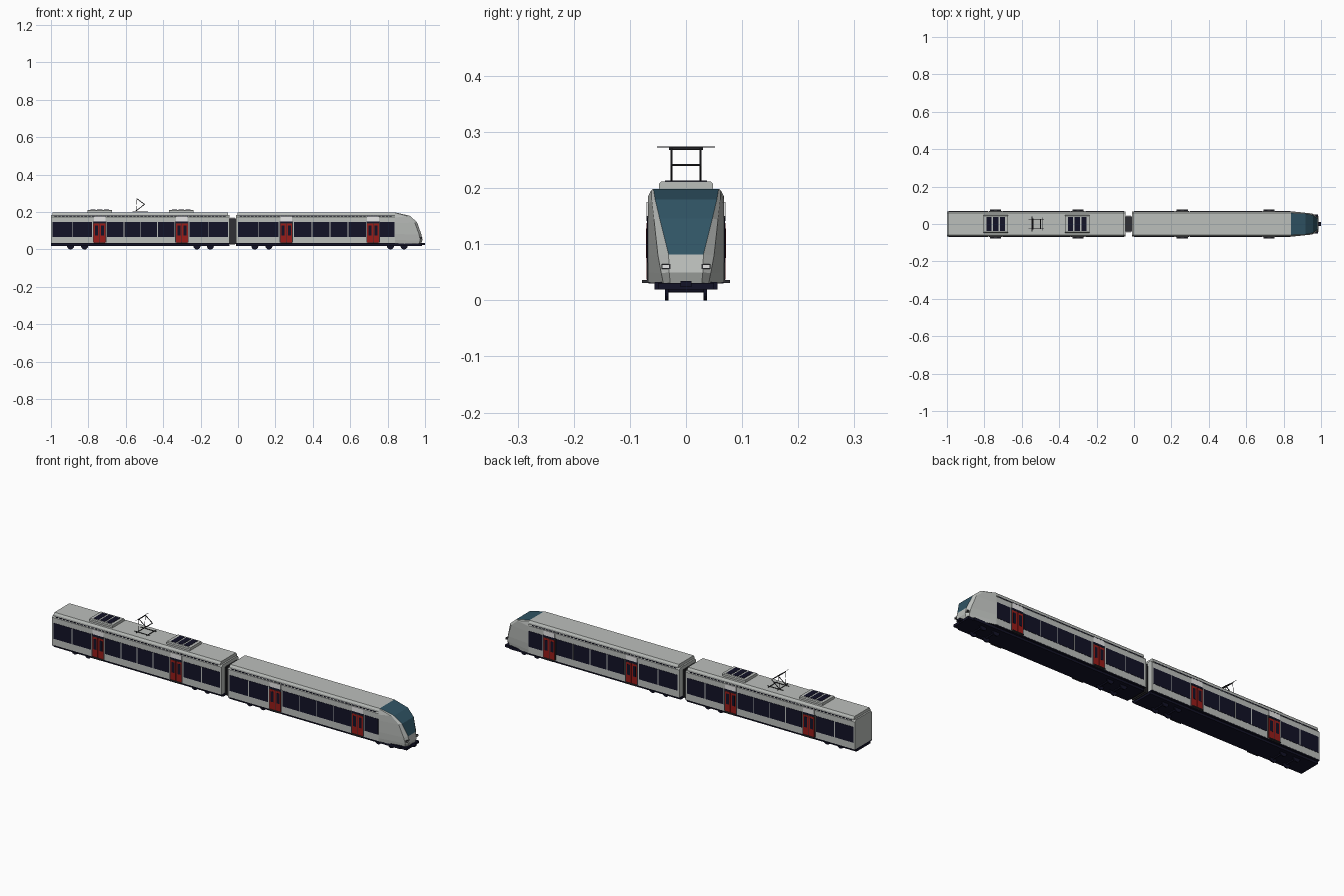
import bpy, bmesh, math
from mathutils import Vector, Matrix

cube = bpy.data.objects.get("Cube")
if cube:
    bpy.data.objects.remove(cube)


def material(name, r, g, b):
    m = bpy.data.materials.new(name)
    m.use_nodes = True
    m.diffuse_color = (r, g, b, 1)
    m.node_tree.nodes["Principled BSDF"].inputs["Base Color"].default_value = (r, g, b, 1)
    return m


GREY = material("body grey", 0.5, 0.52, 0.5)
NAVY = material("dark navy", 0.006, 0.006, 0.02)
RED = material("door red", 0.32, 0.012, 0.01)
GLASS = material("windscreen teal", 0.03, 0.09, 0.13)
WHITE = material("white", 0.85, 0.85, 0.85)
IRON = material("iron grey", 0.03, 0.03, 0.035)


def finish(name, bm, *mats):
    bmesh.ops.recalc_face_normals(bm, faces=bm.faces)
    mesh = bpy.data.meshes.new(name)
    bm.to_mesh(mesh)
    bm.free()
    for m in mats:
        mesh.materials.append(m)
    obj = bpy.data.objects.new(name, mesh)
    bpy.context.collection.objects.link(obj)
    return obj


def boxes(name, mat, spans):
    """One object made of boxes, each given as x, y and z ranges."""
    bm = bmesh.new()
    for span in spans:
        size = [b - a for a, b in span]
        mid = [(a + b) / 2 for a, b in span]
        bmesh.ops.create_cube(bm, size=1, matrix=Matrix.Translation(mid) @ Matrix.Diagonal((*size, 1)))
    return finish(name, bm, mat)


def sides(x, z, out, inner=0.06):
    """A plate on each flank of the train."""
    return [(x, (inner, out), z), (x, (-out, -inner), z)]


def extrude_x(name, mat, half, x0, x1):
    """Mirror a half section in y and sweep it along x."""
    section = half + [(-y, z) for y, z in reversed(half)]
    bm = bmesh.new()
    face = bm.faces.new([bm.verts.new((x0, y, z)) for y, z in section])
    new = bmesh.ops.extrude_face_region(bm, geom=[face])["geom"]
    bmesh.ops.translate(bm, vec=(x1 - x0, 0, 0), verts=[v for v in new if isinstance(v, bmesh.types.BMVert)])
    return finish(name, bm, mat)


def rods(name, mat, pairs, radius):
    bm = bmesh.new()
    for a, b in pairs:
        a, b = Vector(a), Vector(b)
        turn = (b - a).to_track_quat('Z', 'Y').to_matrix().to_4x4()
        bmesh.ops.create_cone(bm, cap_ends=True, segments=6, radius1=radius, radius2=radius,
                              depth=(b - a).length, matrix=Matrix.Translation((a + b) / 2) @ turn)
    return finish(name, bm, mat)


# Car bodies, roofs and underframes
NOSE = 0.84
cars = {"rear_car": (-1.0, -0.045), "front_car": (-0.01, NOSE)}
for name, (x0, x1) in cars.items():
    extrude_x(name + "_body", GREY, [(0.068, 0.034), (0.068, 0.174), (0.06, 0.183)], x0, x1)
    end = x1 if x1 == NOSE else x1 - 0.008
    extrude_x(name + "_roof", GREY, [(0.066, 0.181), (0.066, 0.188), (0.06, 0.198)], x0 + 0.008, end)
    tip = 0.955 if x1 == NOSE else x1
    boxes(name + "_underframe", NAVY, [((x0, tip), (-0.056, 0.056), (0.019, 0.033)),
                                       ((x0, x1), (-0.067, 0.067), (0.03, 0.0345))])

# Window bands with slim dividers
bands = [(-0.992, -0.78, 2), (-0.7, -0.34, 4), (-0.26, -0.053, 2),
         (0.0, 0.217, 2), (0.3, 0.685, 4), (0.76, 0.838, 1)]
glass, bars = [], []
for a, b, count in bands:
    glass += sides((a, b), (0.067, 0.147), 0.0692)
    for i in range(1, count):
        x = a + (b - a) * i / count
        bars += sides((x - 0.002, x + 0.002), (0.067, 0.147), 0.0698)
boxes("window_bands", NAVY, glass)
boxes("window_dividers", GREY, bars)

# Dashed vents under the eaves
vents = []
for x0, x1 in cars.values():
    n = int((x1 - x0 - 0.03) / 0.02)
    for i in range(n):
        x = x0 + 0.02 + i * 0.02
        vents += sides((x, x + 0.012), (0.176, 0.181), 0.0665)
boxes("eave_vents", NAVY, vents)

# Doors: frame, two leaves, panes, panel above and step
frames, leaves, panes, headers, displays, steps = [], [], [], [], [], []
for x in (-0.74, -0.3, 0.258, 0.722):
    frames += sides((x - 0.036, x + 0.036), (0.036, 0.15), 0.0694)
    headers += sides((x - 0.031, x + 0.031), (0.15, 0.175), 0.0705)
    displays += sides((x - 0.031, x + 0.031), (0.141, 0.15), 0.0705)
    steps += sides((x - 0.03, x + 0.03), (0.031, 0.036), 0.078)
    for s in (-1, 1):
        c = x + s * 0.0165
        leaves += sides((c - 0.015, c + 0.015), (0.037, 0.138), 0.0705)
        panes += sides((c - 0.008, c + 0.008), (0.075, 0.128), 0.0712)
boxes("door_frames", IRON, frames)
boxes("door_leaves", RED, leaves)
boxes("door_panes", NAVY, panes)
boxes("door_headers", WHITE, headers)
boxes("door_displays", NAVY, displays)
boxes("door_steps", IRON, steps)

# Cab nose: rows of x, z, inner half width, outer half width and flank height
rows = [(NOSE, 0.198, 0.058, 0.062, 0.185), (0.918, 0.18, 0.055, 0.061, 0.17),
        (0.957, 0.146, 0.047, 0.057, 0.14), (0.98, 0.082, 0.031, 0.05, 0.082),
        (0.986, 0.05, 0.03, 0.044, 0.05), (0.978, 0.03, 0.028, 0.04, 0.032)]
bm = bmesh.new()
grid = []
for i, (x, z, inner, outer, flank) in enumerate(rows):
    back = 0.012 if i else 0
    half = [(x, inner, z), (x - back, outer, z - 0.002), (NOSE, 0.068, flank)]
    points = [(px, -py, pz) for px, py, pz in reversed(half)] + half
    grid.append([bm.verts.new(p) for p in points])
for i in range(len(rows) - 1):
    for j in range(5):
        face = bm.faces.new((grid[i][j], grid[i][j + 1], grid[i + 1][j + 1], grid[i + 1][j]))
        face.material_index = 1 if j == 2 and i < 3 else 0
bottom = bm.faces.new(grid[-1])
bottom.material_index = 2
bm.faces.new([r[0] for r in grid] + [r[-1] for r in reversed(grid)])
bm.faces.new(grid[0])
finish("cab_nose", bm, GREY, GLASS, NAVY)

# Headlights and coupler
boxes("headlight_frames", IRON, [((0.97, 0.985), (s * 0.036 - 0.008, s * 0.036 + 0.008), (0.056, 0.065)) for s in (-1, 1)])
boxes("headlights", WHITE, [((0.975, 0.987), (s * 0.036 - 0.006, s * 0.036 + 0.006), (0.058, 0.063)) for s in (-1, 1)])
boxes("coupler", NAVY, [((0.95, 1.0), (-0.01, 0.01), (0.024, 0.034)),
                        ((0.94, 0.985), (-0.05, 0.05), (0.019, 0.031))])

# Folded gangway between the cars
folds = [((-0.047, -0.008), (-0.04, 0.04), (0.03, 0.165))]
for i in range(3):
    x = -0.04 + i * 0.01
    folds.append(((x, x + 0.005), (-0.045, 0.045), (0.025, 0.17)))
boxes("gangway", IRON, folds)

# Wheels and axles
bm = bmesh.new()
for x in (-0.895, -0.82, -0.22, -0.148, 0.09, 0.165, 0.815, 0.888):
    for y, r, depth in ((-0.034, 0.019, 0.006), (0.034, 0.019, 0.006), (0, 0.005, 0.068)):
        bmesh.ops.create_cone(bm, cap_ends=True, segments=20, radius1=r, radius2=r, depth=depth,
                              matrix=Matrix.Translation((x, y, 0.019)) @ Matrix.Rotation(math.pi / 2, 4, 'X'))
finish("wheels", bm, NAVY)

# Roof cooling units with three dark grilles each
for label, x in (("rear", -0.739), ("front", -0.303)):
    extrude_x(label + "_cooling_unit", GREY, [(0.048, 0.196), (0.048, 0.208), (0.044, 0.212)], x - 0.065, x + 0.065)
    boxes(label + "_cooling_grilles", NAVY,
          [((x + i * 0.036 - 0.014, x + i * 0.036 + 0.014), (-0.037, 0.037), (0.208, 0.2132)) for i in (-1, 0, 1)])

# Pantograph
arms, struts = [], []
for y in (-0.026, 0.026):
    foot, knee, head = (-0.545, y, 0.206), (-0.5, y, 0.241), (-0.54, y, 0.271)
    arms += [((-0.565, y, 0.204), (-0.48, y, 0.204)), (foot, knee), (knee, head)]
    struts.append((foot, head))
for x, y, z in ((-0.545, 0.04, 0.206), (-0.49, 0.036, 0.204), (-0.5, 0.026, 0.241), (-0.54, 0.03, 0.27)):
    arms.append(((x, -y, z), (x, y, z)))
struts.append(((-0.54, -0.052, 0.273), (-0.54, 0.052, 0.273)))
rods("pantograph_arms", IRON, arms, 0.002)
rods("pantograph_struts", IRON, struts, 0.001)
